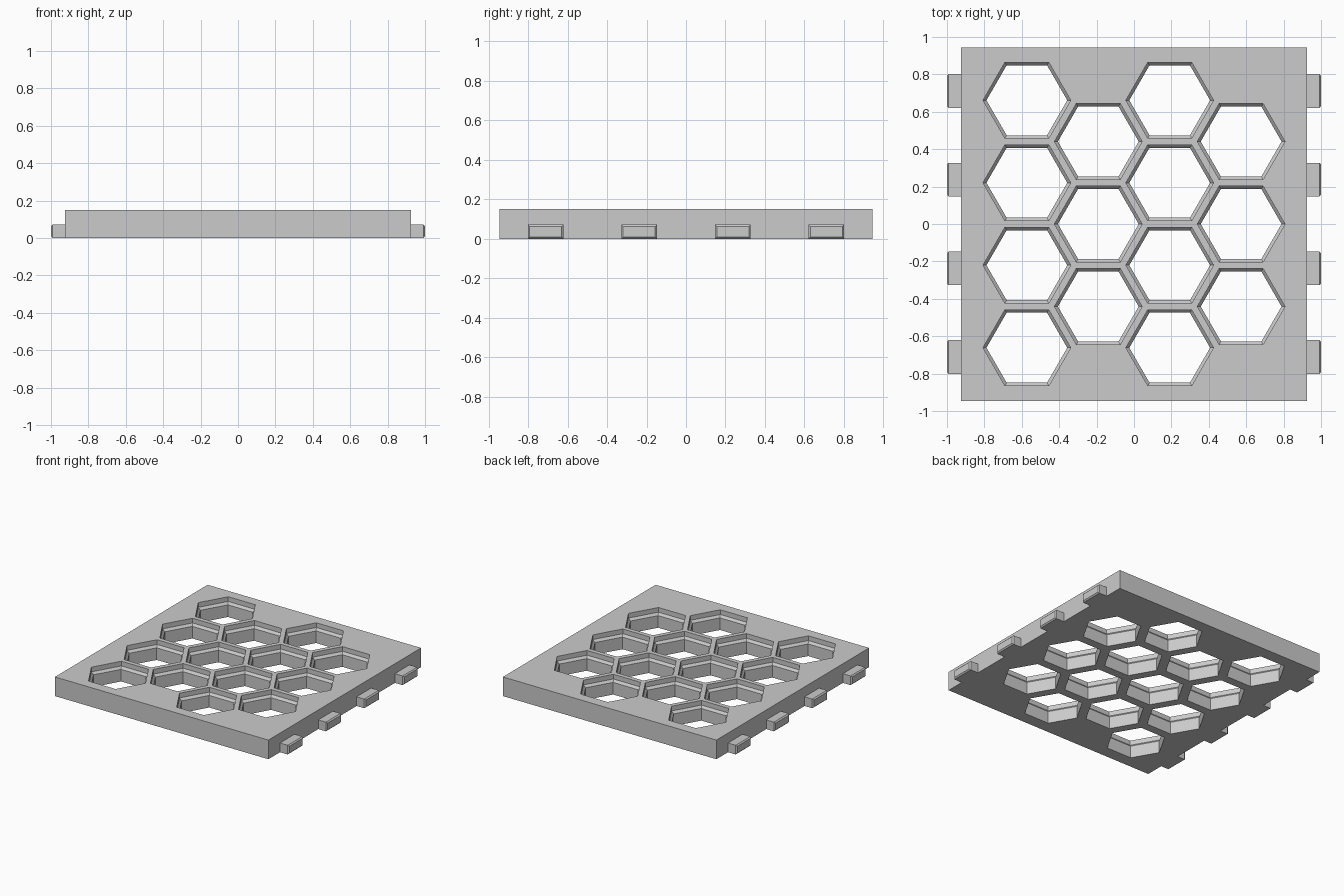
import bpy
import bmesh
from math import cos, sin, radians, sqrt

cube = bpy.data.objects.get("Cube")
if cube:
    bpy.data.objects.remove(cube, do_unlink=True)

# Single plain grey plastic
grey = bpy.data.materials.new("plain_grey")
grey.use_nodes = True
colour = (0.6, 0.6, 0.6, 1)
grey.diffuse_color = colour
grey.node_tree.nodes["Principled BSDF"].inputs["Base Color"].default_value = colour

HALF_X, HALF_Y, THICK = 0.925, 0.945, 0.15
PITCH = 0.441


def make_object(name, bm):
    bmesh.ops.recalc_face_normals(bm, faces=bm.faces)
    mesh = bpy.data.meshes.new(name)
    bm.to_mesh(mesh)
    bm.free()
    mesh.materials.append(grey)
    obj = bpy.data.objects.new(name, mesh)
    bpy.context.collection.objects.link(obj)
    return obj


def add_box(bm, x0, x1, y0, y1, z0, z1):
    verts = bmesh.ops.create_cube(bm, size=1)["verts"]
    for v in verts:
        v.co.x = x1 if v.co.x > 0 else x0
        v.co.y = y1 if v.co.y > 0 else y0
        v.co.z = z1 if v.co.z > 0 else z0


def add_hex_plug(bm, cx, cy):
    """Stepped hexagonal plug: narrow below, sloped shoulder, wide lip above."""
    rings = []
    for z, apothem in ((-0.05, 0.187), (0.095, 0.187), (0.113, 0.203), (0.2, 0.203)):
        r = apothem * 2 / sqrt(3)
        rings.append([bm.verts.new((cx + r * cos(radians(60 * i)),
                                    cy + r * sin(radians(60 * i)), z))
                      for i in range(6)])
    for low, high in zip(rings, rings[1:]):
        for i in range(6):
            j = (i + 1) % 6
            bm.faces.new((low[i], low[j], high[j], high[i]))
    bm.faces.new(rings[0][::-1])
    bm.faces.new(rings[-1])


# Flat panel
bm = bmesh.new()
add_box(bm, -HALF_X, HALF_X, -HALF_Y, HALF_Y, 0, THICK)
panel = make_object("honeycomb_panel", bm)

# Honeycomb openings in alternating columns of four and three
bm = bmesh.new()
for col in range(4):
    rows = 4 if col % 2 == 0 else 3
    for row in range(rows):
        add_hex_plug(bm, (col - 1.5) * PITCH * sqrt(3) / 2,
                     (row - (rows - 1) / 2) * PITCH)
cutter = make_object("opening_cutter", bm)
cutter.hide_render = True

cut = panel.modifiers.new("openings", "BOOLEAN")
cut.operation = "DIFFERENCE"
cut.solver = "EXACT"
cut.object = cutter
bpy.context.view_layer.objects.active = panel
bpy.ops.object.modifier_apply(modifier=cut.name)
bpy.data.objects.remove(cutter, do_unlink=True)

# Connector tabs with chamfered ends along both sides
for side, sign in (("left", 1), ("right", -1)):
    for n in range(4):
        y = (n - 1.5) * 0.474
        bm = bmesh.new()
        add_box(bm, *sorted((sign * HALF_X, sign)), y - 0.09, y + 0.09, 0, 0.072)
        tip = [e for e in bm.edges if all(abs(v.co.x) > 0.99 for v in e.verts)]
        bmesh.ops.bevel(bm, geom=tip, offset=0.009, segments=1, affect="EDGES")
        make_object(f"{side}_tab_{n + 1}", bm)
